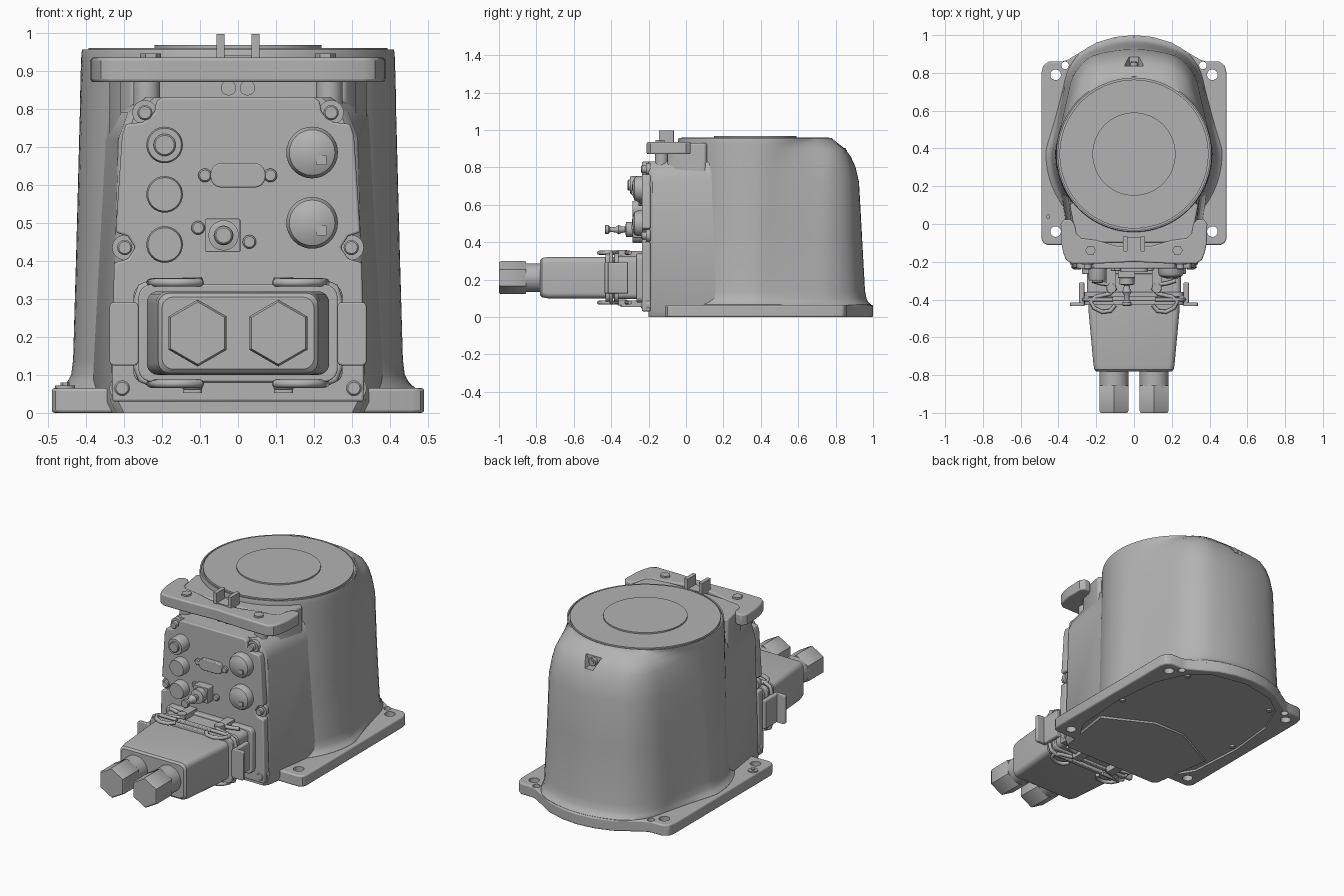
import bpy, bmesh, math
from mathutils import Vector

if "Cube" in bpy.data.objects:
    bpy.data.objects.remove(bpy.data.objects["Cube"])

grey = bpy.data.materials.new("cast_grey")
grey.use_nodes = True
grey.diffuse_color = (.45, .45, .45, 1)
grey.node_tree.nodes["Principled BSDF"].inputs["Base Color"].default_value = grey.diffuse_color
parts = []


def loft(name, rings, bevel=0):
    """Skin a list of equal-length rings and cap both ends."""
    bm = bmesh.new()
    rows = [[bm.verts.new(p) for p in ring] for ring in rings]
    for low, high in zip(rows, rows[1:]):
        for i in range(len(low)):
            bm.faces.new((low[i - 1], low[i], high[i], high[i - 1]))
    bm.faces.new(rows[0])
    bm.faces.new(rows[-1])
    bmesh.ops.recalc_face_normals(bm, faces=bm.faces)
    mesh = bpy.data.meshes.new(name)
    bm.to_mesh(mesh)
    bm.free()
    obj = bpy.data.objects.new(name, mesh)
    bpy.context.collection.objects.link(obj)
    mesh.materials.append(grey)
    if bevel:
        mod = obj.modifiers.new("soft_edges", "BEVEL")
        mod.width, mod.segments, mod.limit_method = bevel, 3, "ANGLE"
        mod.angle_limit = math.radians(40)
    parts.append(obj)
    return obj


def place(pts, axis, t):
    order = {"x": lambda u, v: (t, u, v), "y": lambda u, v: (u, t, v), "z": lambda u, v: (u, v, t)}
    return [order[axis](u, v) for u, v in pts]


def prism(name, pts, axis, start, end, bevel=0):
    return loft(name, [place(pts, axis, start), place(pts, axis, end)], bevel)


def circle(u, v, r, sides=32, turn=0):
    steps = [2 * math.pi * i / sides + turn for i in range(sides)]
    return [(u + r * math.cos(a), v + r * math.sin(a)) for a in steps]


def rounded(u, v, half_u, half_v, r, steps=6):
    pts = []
    for corner, (su, sv) in enumerate([(1, 1), (-1, 1), (-1, -1), (1, -1)]):
        for i in range(steps + 1):
            a = (corner + i / steps) * math.pi / 2
            pts.append((u + su * (half_u - r) + r * math.cos(a), v + sv * (half_v - r) + r * math.sin(a)))
    return pts


def mirrored(half):
    return half + [(-u, v) for u, v in reversed(half) if u > 0]


def turned(name, u, v, profile, sides=32, turn=0):
    """Stack circles along y from (y, radius) pairs."""
    return loft(name, [place(circle(u, v, r, sides, turn), "y", y) for y, r in profile])


def rod(name, pts, r):
    curve = bpy.data.curves.new(name, "CURVE")
    curve.dimensions, curve.bevel_depth, curve.bevel_resolution = "3D", r, 2
    curve.use_fill_caps = True
    line = curve.splines.new("POLY")
    line.points.add(len(pts) - 1)
    for point, co in zip(line.points, pts):
        point.co = (*co, 1)
    curve.materials.append(grey)
    obj = bpy.data.objects.new(name, curve)
    bpy.context.collection.objects.link(obj)


def cut(target, cutter):
    parts.remove(cutter)
    cutter.hide_render = True
    cutter.display_type = "WIRE"
    mod = target.modifiers.new(cutter.name, "BOOLEAN")
    mod.operation, mod.object, mod.solver = "DIFFERENCE", cutter, "EXACT"


def housing_ring(z, radius, cx, cy, r, bulge, count=96):
    """Hull of a large circle and two rear corner circles, evenly resampled."""
    discs = [(0, .37, radius), (cx, cy, r), (-cx, cy, r)]
    hull = []
    for i in range(361):
        a = math.radians(i - 90)
        n = Vector((math.cos(a), math.sin(a)))
        x, y, s = max(discs, key=lambda d: d[0] * n.x + d[1] * n.y + d[2])
        hull.append(Vector((x, y)) + n * s)
    lengths = [0]
    for p, q in zip(hull, hull[1:]):
        lengths.append(lengths[-1] + (q - p).length)
    ring, j = [], 0
    for i in range(count):
        want = lengths[-1] * i / count
        while lengths[j + 1] < want:
            j += 1
        p = hull[j].lerp(hull[j + 1], (want - lengths[j]) / max(lengths[j + 1] - lengths[j], .00001))
        back = min(max((p.y - .37) / .5, 0), 1)
        ring.append((p.x, p.y - bulge * back * p.x ** 2, z))
    return ring


# Foot flange with bolt holes and a recessed underside
half = [(0, -.11), (.46, -.11), (.48, -.1), (.49, -.08), (.49, .8), (.48, .84), (.45, .86), (.38, .86),
        (.35, .87), (.3, .9), (.2, .96), (.1, .99), (0, 1)]
flange = prism("foot_flange", mirrored(half), "z", 0, .065, .008)
inner = [(0, -.07), (.33, -.07), (.4, .05), (.42, .37), (.39, .65), (.31, .83), (.2, .91), (0, .95)]
cut(flange, prism("underside_cutter", mirrored(inner), "z", -.02, .012))
for side in (-1, 1):
    for x, y, r in [(.415, -.04, .028), (.415, .79, .028), (.365, .84, .02)]:
        cut(flange, prism("bolt_hole_cutter", circle(side * x, y, r), "z", -.1, .2))
    for x, y in [(.3, -.04), (.39, .37), (.29, .8)]:
        prism("underside_screw", circle(side * x, y, .015, 12), "z", .002, .02)
prism("ground_boss", circle(-.455, .04, .026), "z", .06, .072)
prism("ground_screw", circle(-.455, .04, .012, 6), "z", .06, .08)

# Main housing with flared foot and sloping rear shoulder
sections = [(.05, .466, .23, .85, .14, .9), (.066, .466, .23, .85, .14, .9), (.08, .45, .23, .835, .14, .9),
            (.1, .439, .23, .825, .14, .9), (.14, .434, .23, .817, .14, .9), (.45, .425, .21, .8, .14, .8),
            (.72, .418, .2, .785, .14, .7), (.8, .416, .19, .772, .135, .65), (.86, .415, .18, .75, .13, .55),
            (.9, .414, .165, .72, .13, .45), (.93, .413, .14, .68, .13, .3), (.947, .412, .1, .62, .17, .1),
            (.956, .41, 0, .37, .405, 0)]
housing = loft("main_housing", [housing_ring(*s) for s in sections])
pocket = [(-.05, .91), (.05, .91), (.025, .85), (-.025, .85)]
cut(housing, prism("rear_pocket_cutter", pocket, "y", .835, 1.1))
turned("rear_pocket_screw", 0, .88, [(.82, .022), (.855, .022), (.855, .012), (.86, .012)], 16)
groove = [place(circle(0, .37, .402, 96), "z", z) for z in (.945, 1)]
cut(housing, loft("top_groove_cutter", groove))
prism("top_disc", circle(0, .37, .394, 96), "z", .94, .96)
prism("top_hub", circle(0, .37, .22, 64), "z", .95, .968)

# Front cabinet merging into the housing
def cabinet_ring(z, front, back):
    half = [(0, -.2), (front - .02, -.2), (front, -.18), (back, .16), (.1, .3), (0, .3)]
    return place(mirrored(half), "z", z)


loft("front_cabinet", [cabinet_ring(0, .32, .37), cabinet_ring(.03, .335, .385),
                       cabinet_ring(.72, .315, .35), cabinet_ring(.79, .29, .345), cabinet_ring(.83, .24, .34)])
upper = [(0, -.1), (.28, -.1), (.31, -.06), (.34, .1), (.2, .2), (0, .2)]
prism("cabinet_neck", mirrored(upper), "z", .7, .93, .01)

# Panel plate and its screws
plate = [(0, .03), (.33, .03), (.332, .1), (.326, .395), (.29, .405), (.27, .435), (.29, .465), (.322, .475),
         (.305, .73), (.295, .76), (.25, .765), (.22, .79), (.215, .82), (.2, .83), (0, .83)]
prism("panel_plate", mirrored(plate), "y", -.235, -.19, .006)
for side in (-1, 1):
    for x, z in [(.245, .79), (.298, .435), (.305, .065)]:
        turned("panel_screw_seat", side * x, z, [(-.19, .033), (-.215, .033)])
        turned("panel_screw", side * x, z, [(-.2, .02), (-.235, .02), (-.24, .016)], 16)
    turned("neck_screw", side * .025, .855, [(-.09, .02), (-.14, .02)], 16)

# Round sockets and capped ports
for z, depth in [(.705, -.3), (.575, -.285), (.443, -.285)]:
    turned("small_socket", -.193, z, [(-.22, .048), (depth + .01, .048), (depth, .044)])
turned("socket_button", -.193, .705, [(-.28, .029), (-.308, .029), (-.312, .025)])
for z in (.685, .5):
    turned("large_cap", .195, z, [(-.22, .068), (-.26, .068), (-.275, .06), (-.286, .035), (-.289, .01)])
    prism("cap_mark", rounded(.22, z - .02, .013, .013, .002), "y", -.291, -.27)

# Data port and power switch
prism("data_port", rounded(0, .625, .072, .032, .028), "y", -.255, -.22, .004)
prism("switch_body", rounded(-.04, .467, .046, .044, .004), "y", -.285, -.22, .003)
for x, z in [(-.087, .625), (.085, .625), (-.105, .487), (.03, .45)]:
    turned("port_ear", x, z, [(-.22, .018), (-.245, .018), (-.25, .014)], 16)
turned("switch_lever", -.038, .467, [(-.28, .04), (-.32, .04), (-.325, .015), (-.345, .018), (-.36, .026),
       (-.375, .015), (-.405, .013), (-.415, .024), (-.43, .024), (-.434, .02)], 20)

# Cable connector: base, collar, tapered hood, glands
prism("connector_base", rounded(0, .208, .275, .13, .03), "y", -.265, -.22, .006)
prism("connector_shell", rounded(0, .21, .25, .115, .03), "y", -.37, -.25, .004)
for y in (-.385, -.43):
    prism("connector_collar", rounded(0, .21, .262, .128, .035), "y", y, y + .025, .004)
hood = [(-.35, .24, .11), (-.47, .24, .11), (-.74, .215, .11), (-.77, .21, .105), (-.78, .2, .095)]
loft("connector_hood", [place(rounded(0, .21, w, h, .03), "y", y) for y, w, h in hood])
for side in (-1, 1):
    x = side * .106
    turned("gland_neck", x, .21, [(-.76, .076), (-.87, .076)])
    turned("gland_nut", x, .21, [(-.855, .084), (-.86, .088), (-.99, .088), (-1, .082)], 6, math.pi / 6)
    # Locking bail with side grip
    bail = [(.11, .345), (.22, .345), (.255, .33), (.265, .3), (.265, .12), (.255, .09), (.22, .075), (.11, .075)]
    rod("locking_bail", [(side * u, -.4, v) for u, v in bail], .01)
    prism("bail_grip", rounded(side * .3, .208, .038, .083, .012), "y", -.435, -.415, .004)
    prism("grip_web", rounded(side * .277, .208, .014, .083, .01), "y", -.42, -.31, .004)
    # Curved latch arms above and below
    for z in (.343, .077):
        latch = [(.1, -.43), (.125, -.46), (.17, -.465), (.21, -.445), (.23, -.41), (.2, -.385), (.13, -.37),
                 (.1, -.345), (.12, -.32), (.17, -.315), (.22, -.3)]
        rod("latch_arm", [(side * u, v, z) for u, v in latch], .011)
        prism("latch_knuckle", circle(side * .12, -.34, .026, 20), "z", z - .015, z + .015, .003)
        prism("base_lug", rounded(side * .12, -.29, .025, .06, .01), "z", z - .025, z + .01)

# Top handle with cable hook
half = [(0, -.2), (.2, -.21), (.33, -.21), (.36, -.19), (.375, -.15), (.385, -.1), (.388, 0), (.37, .025), (.335, .025),
        (.315, 0), (.305, -.05), (.28, -.075), (.2, -.085), (.1, -.115), (0, -.125)]
prism("top_handle", mirrored(half), "z", .87, .935, .008)
for side in (-1, 1):
    prism("handle_post", circle(side * .24, -.13, .035), "z", .79, .88)
    prism("handle_bolt", circle(side * .23, -.14, .028, 6), "z", .93, .945)
    prism("hook_prong", rounded(side * .046, -.105, .011, .04, .003), "z", .87, .997)
prism("hook_base", rounded(0, -.105, .04, .035, .003), "z", .87, .94)

bpy.ops.object.select_all(action="DESELECT")
for obj in parts:
    obj.select_set(True)
bpy.context.view_layer.objects.active = parts[0]
bpy.ops.object.shade_smooth_by_angle(angle=math.radians(35))
